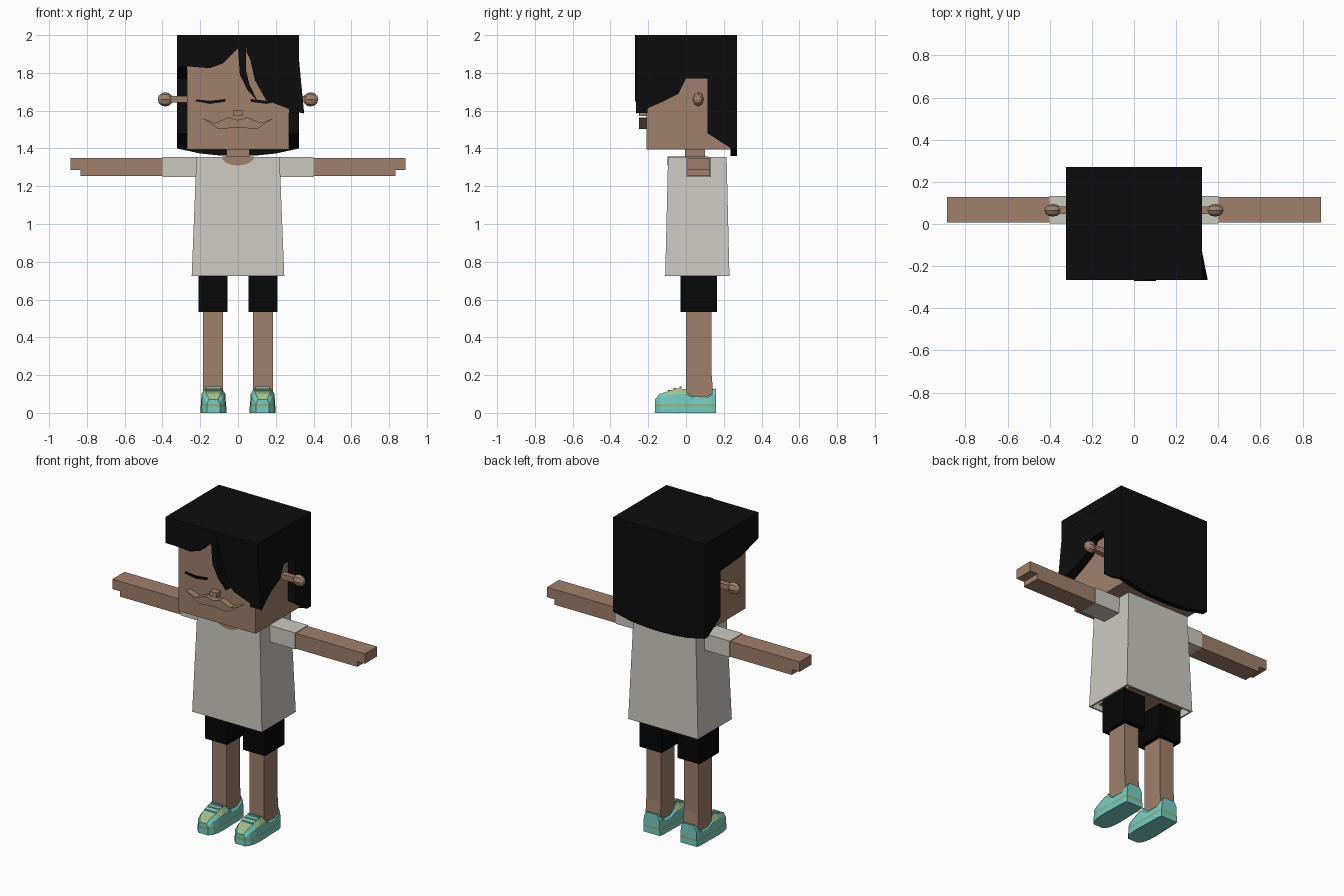
import bpy
import bmesh
from math import sin, cos, pi

cube = bpy.data.objects.get("Cube")
if cube:
    bpy.data.objects.remove(cube)


def material(name, r, g, b):
    mat = bpy.data.materials.new(name)
    mat.use_nodes = True
    mat.diffuse_color = (r, g, b, 1)
    mat.node_tree.nodes["Principled BSDF"].inputs["Base Color"].default_value = (r, g, b, 1)
    return mat


SKIN = material("skin brown", .35, .215, .145)
HAIR = material("hair black", .004, .004, .004)
SHORTS = material("shorts black", .002, .002, .002)
SHIRT = material("shirt off white", .6, .585, .53)
TURQUOISE = material("shoe turquoise", .18, .61, .55)
STRIPE = material("shoe stripe green", .25, .44, .24)
PALE = material("shoe pale green", .36, .53, .25)


def finish(name, bm, *materials):
    bmesh.ops.recalc_face_normals(bm, faces=bm.faces)
    mesh = bpy.data.meshes.new(name)
    bm.to_mesh(mesh)
    bm.free()
    for mat in materials:
        mesh.materials.append(mat)
    obj = bpy.data.objects.new(name, mesh)
    bpy.context.collection.objects.link(obj)
    return obj


def prism(name, plane, points, near, far, mat):
    """Extrude an outline given in the xz, yz or xy plane between two depths."""
    place = {"xz": lambda u, v, d: (u, d, v),
             "yz": lambda u, v, d: (d, u, v),
             "xy": lambda u, v, d: (u, v, d)}[plane]
    bm = bmesh.new()
    rings = [[bm.verts.new(place(u, v, d)) for u, v in points] for d in (near, far)]
    for ring in rings:
        bm.faces.new(ring)
    for i in range(len(points)):
        bm.faces.new((rings[0][i - 1], rings[0][i], rings[1][i], rings[1][i - 1]))
    return finish(name, bm, mat)


def box(name, xs, ys, zs, mat):
    (a, b), (c, d) = xs, ys
    return prism(name, "xy", [(a, c), (b, c), (b, d), (a, d)], *zs, mat)


def flip(points, side):
    return [(side * u, v) for u, v in points]


def symmetric(half):
    """Complete an outline whose half runs from the centre line around to it."""
    return half + [(-u, v) for u, v in reversed(half) if u > 0]


# Head, neck and hidden torso
box("head", (-.27, .27), (-.21, .236), (1.395, 1.94), SKIN)
box("neck", (-.06, .06), (-.005, .1), (1.33, 1.4), SKIN)
box("torso", (-.2, .2), (-.075, .195), (.74, 1.33), SKIN)

# Nose and moustache relief
box("nose", (-.025, .025), (-.25, -.2), (1.572, 1.603), SKIN)
prism("moustache", "xz", symmetric([
    (0, 1.55), (.05, 1.565), (.12, 1.535), (.19, 1.56), (.1, 1.502), (0, 1.512)]),
    -.25, -.2, SKIN)

# Shirt shell, open at the hem
bm = bmesh.new()
for x, front, back, z in ((.245, -.11, .23, .725), (.22, -.095, .215, 1.355)):
    for sx in (-x, x):
        for y in (front, back):
            bm.verts.new((sx, y, z))
bmesh.ops.convex_hull(bm, input=bm.verts)
hem = [f for f in bm.faces if f.calc_center_median().z < .73]
bmesh.ops.delete(bm, geom=hem, context="FACES_ONLY")
shirt = finish("shirt", bm, SHIRT)
shell = shirt.modifiers.new("thickness", "SOLIDIFY")
shell.thickness = .015
shell.offset = -1

# Scooped neckline on the front and on the top
scoop = [(.085 * cos(pi + pi * i / 10), 1.356 + .046 * sin(pi + pi * i / 10))
         for i in range(11)]
prism("neckline_front", "xz", scoop, -.099, -.09, SKIN)
box("neckline_top", (-.085, .085), (-.098, .12), (1.35, 1.357), SKIN)


def knob(name, side):
    """Faceted ball on a short rod."""
    bm = bmesh.new()
    bmesh.ops.create_uvsphere(bm, u_segments=8, v_segments=6, radius=.04)
    for v in bm.verts:
        x, y, z = v.co
        v.co = (side * (.385 + z), .065 + .75 * y, 1.66 + .95 * x)
    finish(name, bm, SKIN)


def shoe(name, side):
    """Loft along the foot; bands are coloured by height."""
    stations = [(-.165, .035, .07), (-.14, .055, .1), (-.1, .065, .113),
                (-.05, .068, .13), (0, .067, .126), (.04, .065, .1),
                (.11, .064, .1), (.14, .062, .125), (.16, .058, .13)]
    centre = side * .13
    bm = bmesh.new()
    rings = []
    for y, half, top in stations:
        column = [(half, 0), (half, .033), (half * .97, min(.048, top * .7)),
                  (half * .93, top * .78), (half * .65, top)]
        outline = column + [(-u, z) for u, z in reversed(column)]
        rings.append([bm.verts.new((centre + u, y, z)) for u, z in outline])
    bands = [0, 1, 0, 0, 0, 0, 0, 1, 0, 0]
    for row, (a, b) in enumerate(zip(rings, rings[1:])):
        for i in range(len(a)):
            j = (i + 1) % len(a)
            face = bm.faces.new((a[i], a[j], b[j], b[i]))
            face.material_index = bands[i]
            if i == 4 and row < 2 or i in (3, 5) and row in (2, 3):
                face.material_index = 2
    # Toe and heel caps, split into the same bands
    for ring in (rings[0], rings[-1]):
        for i in range(4):
            face = bm.faces.new((ring[i], ring[i + 1], ring[-2 - i], ring[-1 - i]))
            face.material_index = bands[i]
    finish(name, bm, TURQUOISE, STRIPE, PALE)
    # Laces across the instep
    for n in range(3):
        y = -.095 + n * .03
        z = .114 + n * .009
        box(f"{name}_lace_{n}", (centre - .04, centre + .04), (y, y + .012),
            (z, z + .008), PALE if n % 2 else TURQUOISE)


# Paired parts
for label, s in (("left", 1), ("right", -1)):
    prism(label + "_eye", "xz", flip([
        (.065, 1.662), (.15, 1.652), (.22, 1.66), (.225, 1.65),
        (.15, 1.636), (.07, 1.647)], s), -.217, -.209, HAIR)
    box(label + "_ear_rod", (s * .26, s * .37), (.048, .082), (1.643, 1.677), SKIN)
    knob(label + "_ear_knob", s)
    box(label + "_sleeve", (s * .2, s * .4), (.002, .133), (1.25, 1.354), SHIRT)
    prism(label + "_arm", "xz", flip([
        (.39, 1.253), (.833, 1.253), (.833, 1.287), (.887, 1.287),
        (.887, 1.35), (.39, 1.35)], s), .007, .128, SKIN)
    box(label + "_shorts_leg", (s * .055, s * .21), (-.03, .165), (.533, .76), SHORTS)
    prism(label + "_leg", "yz", [(0, .08), (0, .55), (.136, .55), (.136, .2), (.146, .08)],
          s * .08, s * .184, SKIN)
    shoe(label + "_shoe", s)

# Hair cap and back curtain with a curved hem
box("hair_cap", (-.323, .323), (-.265, .27), (1.935, 2), HAIR)
prism("hair_back", "xz", symmetric([
    (0, 2), (.323, 2), (.323, 1.4), (.2, 1.373), (.1, 1.363), (0, 1.36)]),
    .236, .27, HAIR)

# Side hair: same back part, different front edge on each side
rear = [(.115, 1.77), (.115, 1.48), (.24, 1.4), (.268, 1.4), (.268, 2), (-.264, 2)]
prism("hair_left", "yz", [(-.264, 1.587), (-.13, 1.645), (-.04, 1.69), (0, 1.77)] + rear,
      .27, .322, HAIR)
prism("hair_right", "yz", [(-.264, 1.833), (-.09, 1.785)] + rear, -.322, -.27, HAIR)

# Fringe pieces
prism("fringe_right", "xz", [
    (-.323, 2), (-.323, 1.835), (-.27, 1.835), (-.15, 1.825), (-.08, 1.85),
    (-.03, 1.9), (0, 1.93), (.02, 2)], -.265, -.205, HAIR)
prism("fringe_lock", "xz", [
    (0, 2), (0, 1.93), (.01, 1.79), (.05, 1.71), (.105, 1.648), (.06, 1.74),
    (.043, 1.81), (.042, 2)], -.271, -.205, HAIR)
prism("fringe_left", "xz", [
    (.04, 2), (.045, 1.91), (.065, 1.87), (.09, 1.76), (.15, 1.655), (.25, 1.617),
    (.323, 1.587), (.323, 2)], -.265, -.205, HAIR)

# Flared tip at the fringe corner
bm = bmesh.new()
for co in ((.323, -.265, 1.87), (.35, -.265, 1.585), (.323, -.13, 1.645),
           (.3, -.265, 1.595), (.3, -.21, 1.61)):
    bm.verts.new(co)
bmesh.ops.convex_hull(bm, input=bm.verts)
finish("fringe_tip", bm, HAIR)
